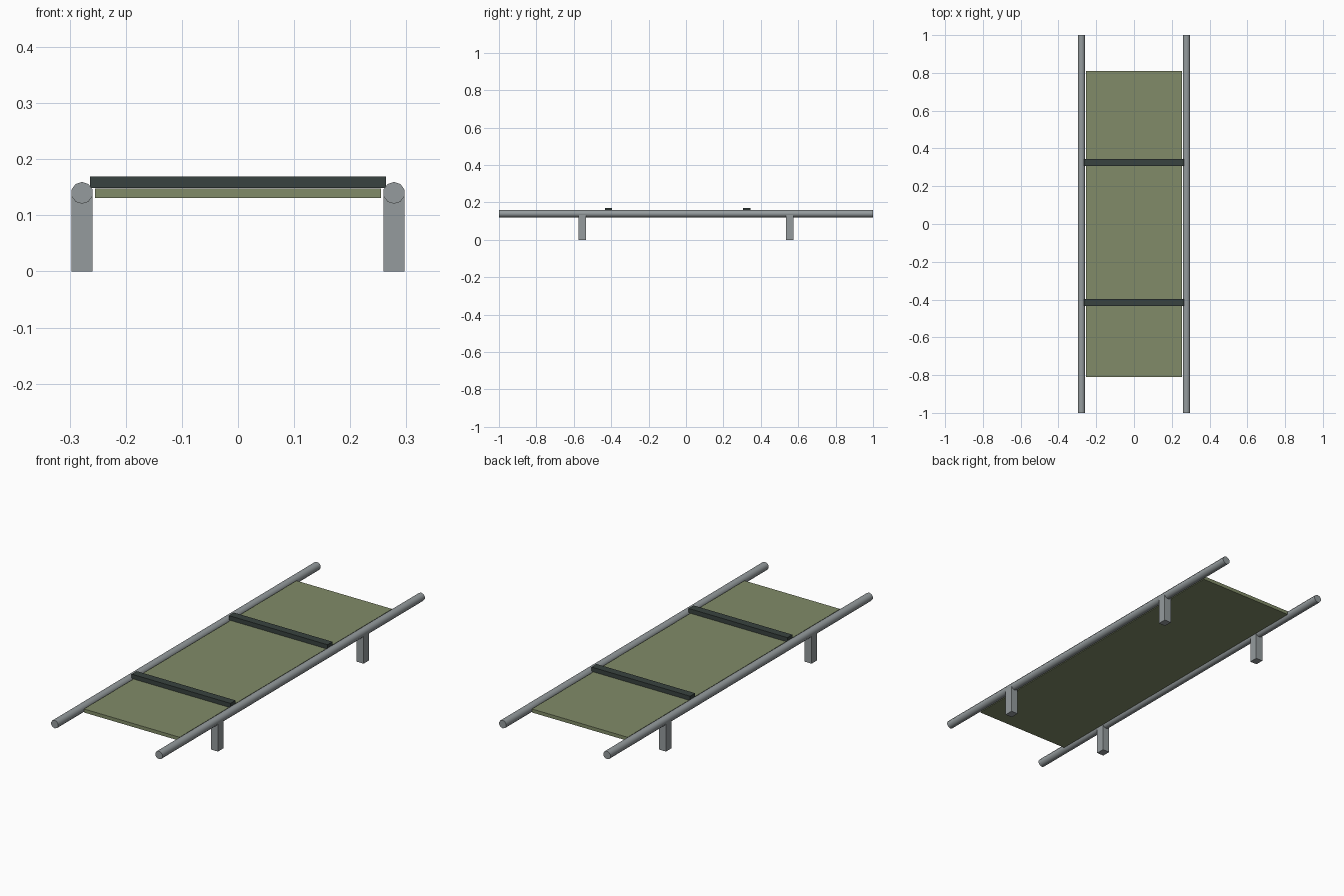
import bpy
import math

cube = bpy.data.objects.get("Cube")
if cube:
    bpy.data.objects.remove(cube, do_unlink=True)


def make_material(name, rgb):
    mat = bpy.data.materials.new(name)
    mat.use_nodes = True
    color = (*rgb, 1.0)
    mat.diffuse_color = color
    mat.node_tree.nodes["Principled BSDF"].inputs["Base Color"].default_value = color
    return mat


METAL = make_material("grey metal", (0.30, 0.33, 0.34))
CANVAS = make_material("olive canvas", (0.22, 0.26, 0.14))
STRAP = make_material("dark strap", (0.04, 0.055, 0.05))


def box(name, center, size, mat):
    bpy.ops.mesh.primitive_cube_add(size=1, location=center)
    obj = bpy.context.object
    obj.name = name
    obj.scale = size
    bpy.ops.object.transform_apply(location=False, rotation=False, scale=True)
    obj.data.materials.append(mat)
    return obj


def pole(name, x):
    bpy.ops.mesh.primitive_cylinder_add(
        vertices=10, radius=0.0195, depth=2,
        location=(x, 0, 0.14), rotation=(math.pi / 2, 0, 0))
    obj = bpy.context.object
    obj.name = name
    obj.data.materials.append(METAL)
    bpy.ops.object.shade_smooth_by_angle(angle=math.radians(40))


# Carrying poles and their feet
for side, x in (("left", 0.278), ("right", -0.278)):
    pole(f"{side}_pole", x)
    for end, y in (("front", -0.555), ("back", 0.555)):
        box(f"{end}_{side}_leg", (x, y, 0.07), (0.037, 0.042, 0.14), METAL)

# Canvas bed between the poles
box("canvas_bed", (0, 0, 0.139), (0.51, 1.62, 0.017), CANVAS)

# Securing straps across the bed
for end, y in (("front", -0.415), ("back", 0.325)):
    box(f"{end}_strap", (0, y, 0.159), (0.527, 0.038, 0.021), STRAP)
